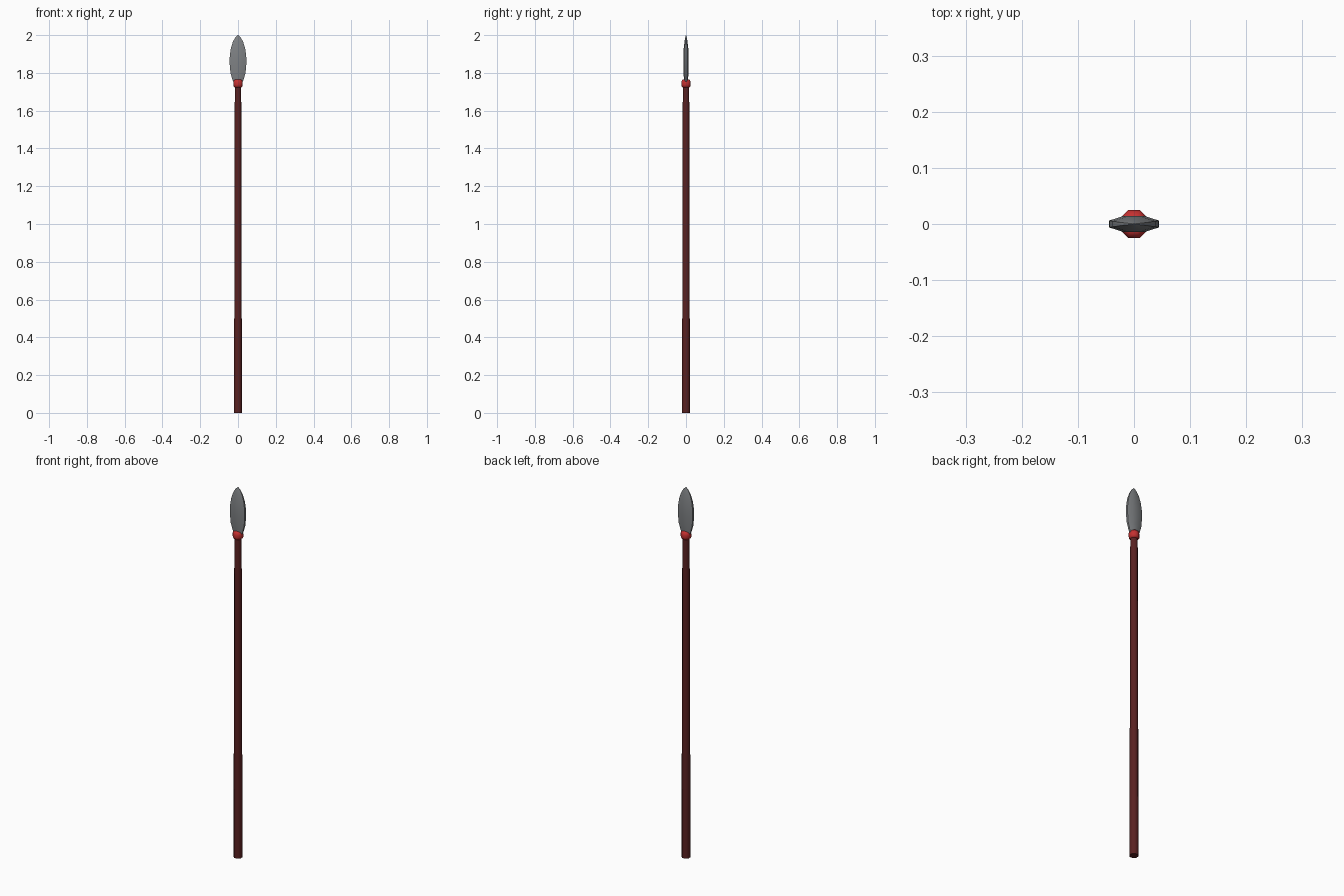
import bpy, bmesh, math

if "Cube" in bpy.data.objects:
    bpy.data.objects.remove(bpy.data.objects["Cube"])

SIDES = 8

def material(name, color):
    m = bpy.data.materials.new(name)
    m.diffuse_color = (*color, 1)
    m.use_nodes = True
    m.node_tree.nodes["Principled BSDF"].inputs["Base Color"].default_value = m.diffuse_color
    return m

def loft(name, rings, mat=None):
    """Octagonal loft; each ring is (z, half width x, half depth y) across the flats."""
    bm = bmesh.new()
    k = 1 / math.cos(math.pi / SIDES)
    loops = []
    for z, rx, ry in rings:
        angles = [(i + 0.5) * math.tau / SIDES for i in range(SIDES)]
        loops.append([bm.verts.new((rx * k * math.cos(a), ry * k * math.sin(a), z)) for a in angles])
    for a, b in zip(loops, loops[1:]):
        for i in range(SIDES):
            j = (i + 1) % SIDES
            bm.faces.new((a[i], a[j], b[j], b[i]))
    bm.faces.new(loops[0][::-1])
    bm.faces.new(loops[-1])
    mesh = bpy.data.meshes.new(name)
    bm.to_mesh(mesh)
    bm.free()
    ob = bpy.data.objects.new(name, mesh)
    bpy.context.collection.objects.link(ob)
    if mat:
        mesh.materials.append(mat)
    bpy.context.view_layer.objects.active = ob
    ob.select_set(True)
    bpy.ops.object.shade_smooth_by_angle(angle=math.radians(50))
    ob.select_set(False)
    return ob

# Slightly tapered wooden shaft
loft("shaft", [(0, .021, .021), (0.87, .019, .019), (1.735, .017, .017)],
     material("dark_red_wood", (0.10, 0.015, 0.015)))

# Rounded red binding
loft("binding", [(1.723, .017, .017), (1.728, .023, .023), (1.737, .025, .025),
                 (1.75, .025, .025), (1.76, .022, .022), (1.766, .015, .015)],
     material("red_binding", (0.55, 0.03, 0.03)))

# Leaf-shaped blade
loft("blade", [(1.745, .020, .010), (1.765, .030, .011), (1.80, .040, .013),
               (1.85, .0445, .0145), (1.89, .0435, .0145), (1.93, .038, .012),
               (1.965, .027, .008), (1.988, .014, .004), (2.0, .002, .001)],
     material("steel", (0.21, 0.22, 0.23)))
